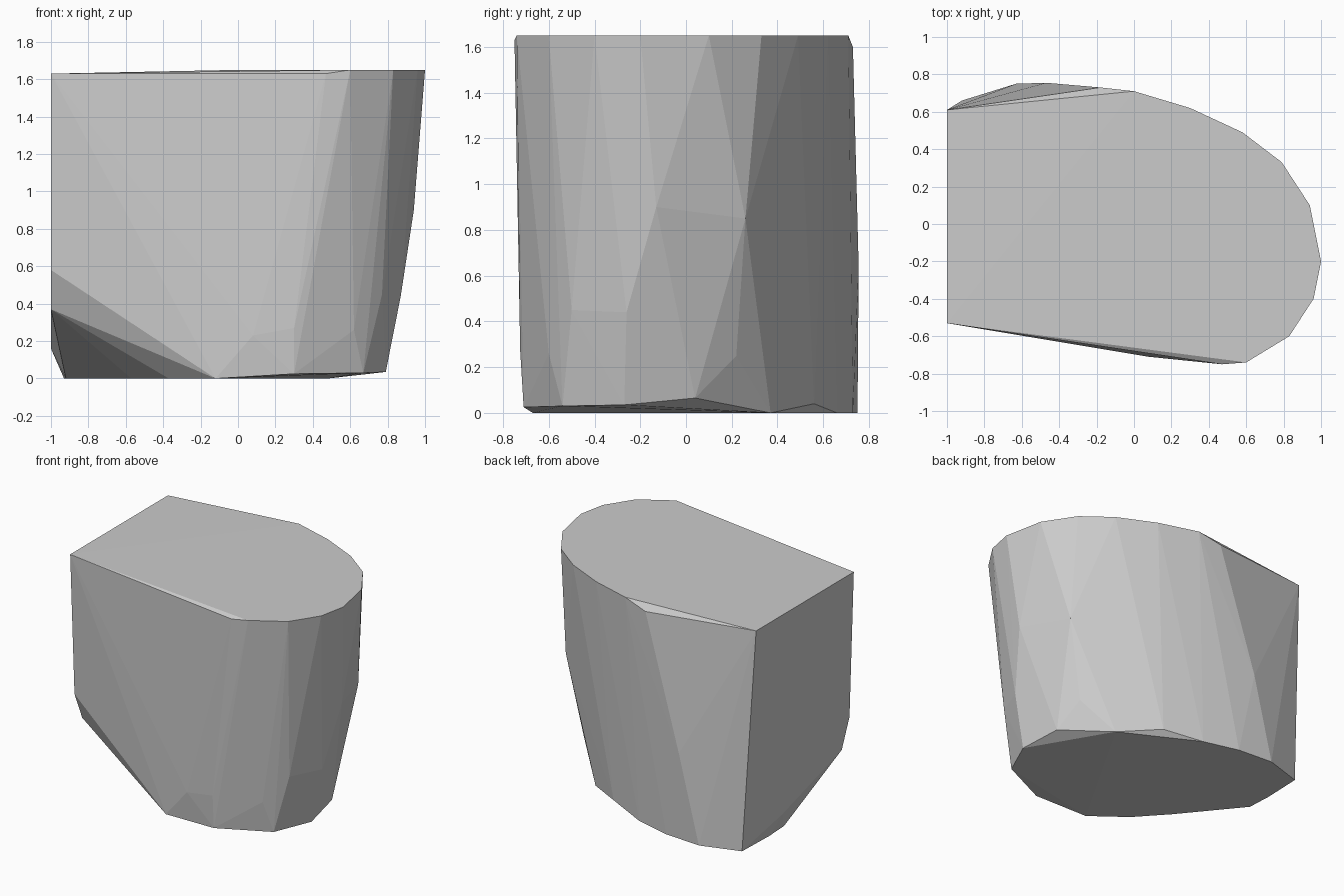
import bpy
import bmesh


def remove_default_cube():
    cube = bpy.data.objects.get("Cube")
    if cube is not None:
        bpy.data.objects.remove(cube, do_unlink=True)


def make_material(name, colour):
    material = bpy.data.materials.new(name)
    material.use_nodes = True
    material.diffuse_color = colour
    shader = material.node_tree.nodes["Principled BSDF"]
    shader.inputs["Base Color"].default_value = colour
    return material


def at_height(z, outline):
    """Lift a flat outline of x, y pairs to one height."""
    return [(x, y, z) for x, y in outline]


def convex_block(name, points, material):
    """Wrap the profile points in one faceted convex solid."""
    mesh = bpy.data.meshes.new(name)
    bm = bmesh.new()
    for point in points:
        bm.verts.new(point)
    bmesh.ops.convex_hull(bm, input=bm.verts[:], use_existing_faces=False)
    loose = [vert for vert in bm.verts if not vert.link_faces]
    bmesh.ops.delete(bm, geom=loose, context="VERTS")
    bmesh.ops.recalc_face_normals(bm, faces=bm.faces[:])
    for face in bm.faces:
        face.smooth = False
    bm.to_mesh(mesh)
    bm.free()
    mesh.materials.append(material)
    block = bpy.data.objects.new(name, mesh)
    bpy.context.collection.objects.link(block)
    return block


remove_default_cube()
grey = make_material("plain grey", (0.6, 0.6, 0.6, 1))

# Rounded top rim
top_rim = at_height(1.65, [
    (0, .71), (.3, .62), (.58, .49), (.79, .33), (.94, .1),
    (1, -.2), (.96, -.4), (.83, -.6), (.6, -.74),
])

# Upper corners of the flat side and the slightly lower rim beside them
shoulders = at_height(1.63, [(-1, .61), (-1, -.53), (.47, -.75)])
shoulders.append((-.18, .73, 1.6))

# Flat underside
base_rim = at_height(0, [
    (-.92, .66), (-.63, .75), (-.35, .73), (-.08, .66), (.48, .37),
    (-.12, -.67), (-.37, -.48), (-.57, -.26), (-.92, .17), (-.93, .36),
])

# Raised lower edge around the rounded end
lower_edge = [
    (.2, .56, .04), (.74, .04, .065), (.79, -.27, .035),
    (.67, -.54, .03), (.3, -.71, .025),
]

# Sloping lower border of the flat side
side_border = [(-1, -.48, .58), (-1, -.39, .37), (-1, .3, .16)]

# Gentle bulge of the curved wall
wall = [
    (-.47, .755, .64), (.08, -.71, .23), (.3, -.725, .27),
    (.62, -.6, .26), (.87, -.26, .44), (.94, -.13, .9),
    (.68, .22, .25), (.8, .26, .85), (.77, -.5, .45),
]

convex_block(
    "rounded_block",
    top_rim + shoulders + base_rim + lower_edge + side_border + wall,
    grey,
)
